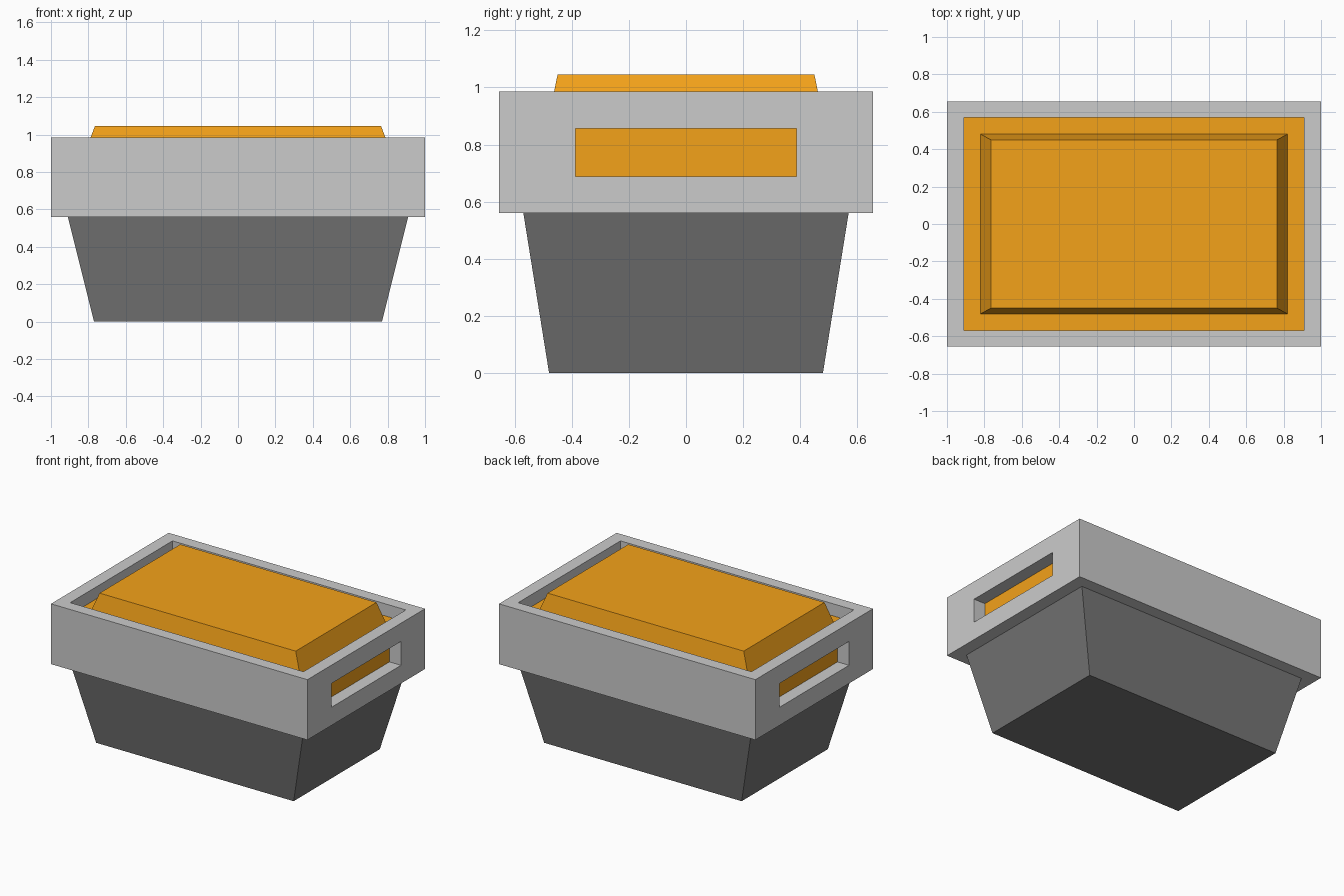
import bpy, bmesh

if "Cube" in bpy.data.objects:
    bpy.data.objects.remove(bpy.data.objects["Cube"])

RIM_X, RIM_Y = 1.0, 0.655        # outer half sizes of the rim
IN_X, IN_Y = 0.91, 0.57          # inner half sizes of the rim
Z_RIM, Z_LEDGE, Z_TOP = 0.56, 0.90, 0.985


def material(name, color):
    mat = bpy.data.materials.new(name)
    mat.diffuse_color = (*color, 1)
    mat.use_nodes = True
    mat.node_tree.nodes["Principled BSDF"].inputs["Base Color"].default_value = mat.diffuse_color
    return mat


def stacked(name, sections, mat=None):
    """Solid through rectangular sections (half_x, half_y, z), bottom to top."""
    bm = bmesh.new()
    rings = [[bm.verts.new((sx * hx, sy * hy, z))
              for sx, sy in ((-1, -1), (1, -1), (1, 1), (-1, 1))]
             for hx, hy, z in sections]
    bm.faces.new(rings[0][::-1])
    bm.faces.new(rings[-1])
    for low, high in zip(rings, rings[1:]):
        for i in range(4):
            j = (i + 1) % 4
            bm.faces.new((low[i], low[j], high[j], high[i]))
    bmesh.ops.recalc_face_normals(bm, faces=bm.faces)
    mesh = bpy.data.meshes.new(name)
    bm.to_mesh(mesh)
    bm.free()
    if mat:
        mesh.materials.append(mat)
    obj = bpy.data.objects.new(name, mesh)
    bpy.context.collection.objects.link(obj)
    return obj


def cut(obj, cutter):
    """Subtract the cutter, then remove it."""
    mod = obj.modifiers.new("cut", 'BOOLEAN')
    mod.operation = 'DIFFERENCE'
    mod.solver = 'EXACT'
    mod.object = cutter
    cutter.hide_render = True
    bpy.context.view_layer.objects.active = obj
    bpy.ops.object.modifier_apply(modifier=mod.name)
    bpy.data.objects.remove(cutter)


dark = material("dark_grey", (0.18, 0.18, 0.18))
orange = material("orange", (0.9, 0.36, 0.01))

# Tapered tub
stacked("tub", [(0.77, 0.48, 0), (IN_X, IN_Y, Z_RIM)], dark)

# Rim frame, opened in the middle, with a grip slot in each end
rim = stacked("rim", [(RIM_X, RIM_Y, Z_RIM), (RIM_X, RIM_Y, Z_TOP)])
cut(rim, stacked("opening_cutter", [(IN_X, IN_Y, 0.4), (IN_X, IN_Y, 1.2)]))
cut(rim, stacked("grip_cutter", [(1.2, 0.388, 0.688), (1.2, 0.388, 0.856)]))

# Inner lid: block filling the rim, with a raised bevelled panel on its ledge
stacked("lid", [(IN_X, IN_Y, Z_RIM), (IN_X, IN_Y, Z_LEDGE),
                (0.82, 0.48, Z_LEDGE), (0.765, 0.45, 1.045)], orange)
